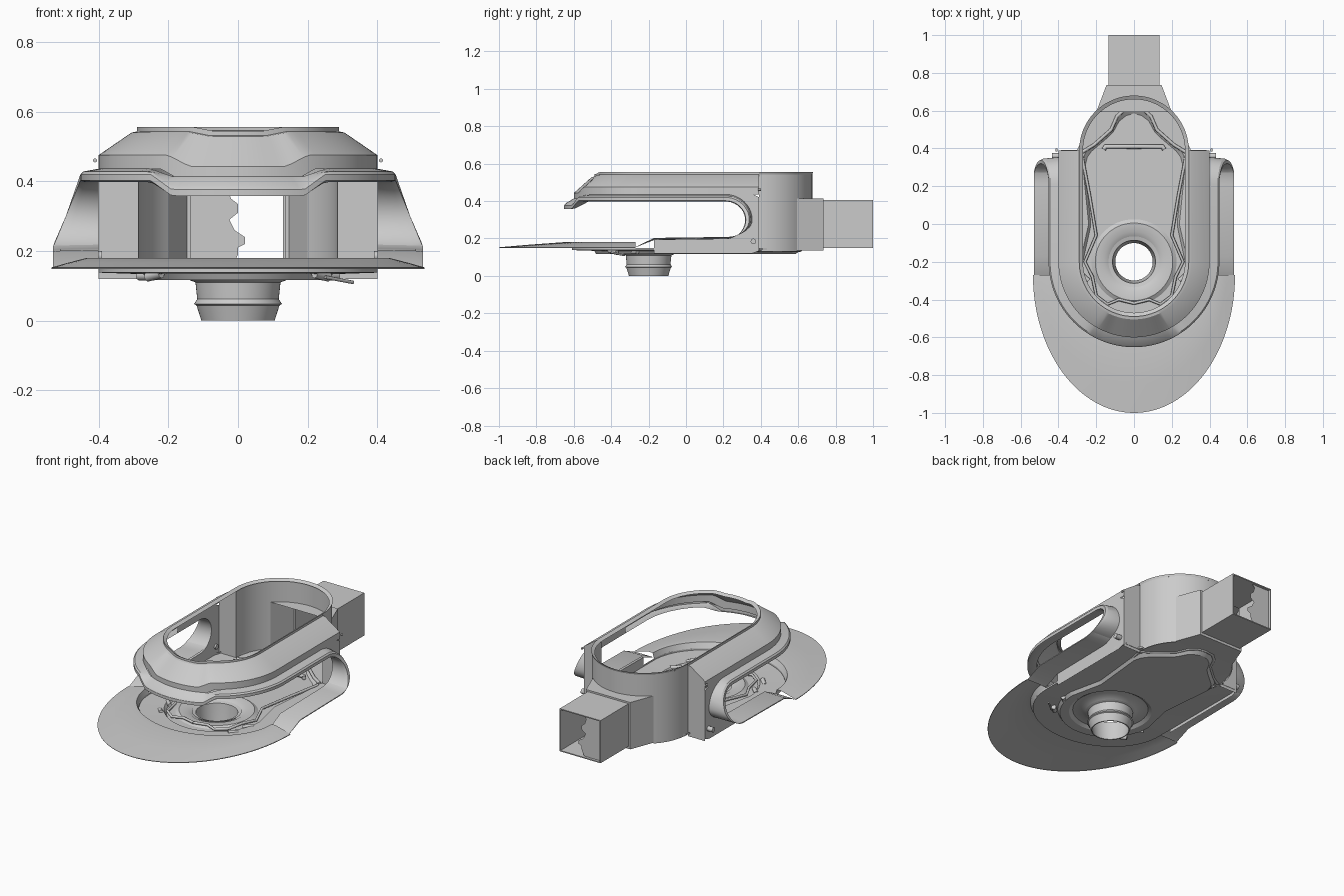
import bpy, bmesh, math
from math import sin, cos, pi, sqrt
from mathutils import Vector

if "Cube" in bpy.data.objects:
    bpy.data.objects.remove(bpy.data.objects["Cube"])


def finish(name, bm, mirror=False):
    bmesh.ops.remove_doubles(bm, verts=bm.verts, dist=1e-5)
    bmesh.ops.recalc_face_normals(bm, faces=bm.faces)
    me = bpy.data.meshes.new(name)
    bm.to_mesh(me)
    bm.free()
    ob = bpy.data.objects.new(name, me)
    bpy.context.collection.objects.link(ob)
    if mirror:
        m = ob.modifiers.new("mirror", 'MIRROR')
        m.merge_threshold = 0.0005
    bpy.ops.object.select_all(action='DESELECT')
    ob.select_set(True)
    bpy.context.view_layer.objects.active = ob
    bpy.ops.object.shade_smooth_by_angle(angle=math.radians(28))
    return ob


def grid(name, rows, mirror=False, closed=False):
    """Skin between rows of equal point count."""
    bm = bmesh.new()
    vs = [[bm.verts.new(p) for p in r] for r in rows]
    n = len(rows[0])
    for a, b in zip(vs, vs[1:]):
        for i in range(n if closed else n - 1):
            j = (i + 1) % n
            bm.faces.new((a[i], a[j], b[j], b[i]))
    return finish(name, bm, mirror)


def poly(name, pts, mirror=False):
    bm = bmesh.new()
    bm.faces.new([bm.verts.new(p) for p in pts])
    return finish(name, bm, mirror)


def wire(name, pts, r, mirror=False):
    cu = bpy.data.curves.new(name, 'CURVE')
    cu.dimensions = '3D'
    cu.bevel_depth = r
    cu.bevel_resolution = 2
    cu.use_fill_caps = True
    sp = cu.splines.new('POLY')
    sp.points.add(len(pts) - 1)
    for q, p in zip(sp.points, pts):
        q.co = (*p, 1)
    ob = bpy.data.objects.new(name, cu)
    bpy.context.collection.objects.link(ob)
    if mirror:
        ob.modifiers.new("mirror", 'MIRROR')
    return ob


def arc(rx, ry, cy, n=32):
    """Half front arc, from centre front round to the +x side."""
    return [(rx * sin(pi / 2 * i / n), cy - ry * cos(pi / 2 * i / n)) for i in range(n + 1)]


def dip(x, k, d):
    return d * min(1, max(0, (k - abs(x)) / 0.06))


# upper hood: stepped U profile, dropping at the centre front
profile = [(.270, .545, .13, .012), (.290, .556, .13, .012), (.290, .543, .14, .012), (.305, .540, .14, .012),
           (.400, .475, .20, .032), (.400, .435, .22, .035)]
grid("upper_hood", [[(x, y, z - dip(x, k, d)) for x, y in arc(r, r, -.2) + [(r, .39)]]
                    for r, z, k, d in profile], True)

# rolled rim continuing round the rear half of the opening
grid("rear_top_rim", [[(r * sin(pi / 2 * i / 24), .39 + r * cos(pi / 2 * i / 24), z) for i in range(25)]
                      for r, z in ((.270, .545), (.290, .556), (.285, .543))], True)


# visor lip that runs back and turns down into the flared side-window frame
def lip_row(flare, off):
    row = []
    for x, y in arc(1, 1, 0):
        r = .40 + .052 * flare
        d = dip(r * x, .25, .022 + .022 * flare)
        row.append((r * x, -.2 + r * y, .402 + off - d))
    side = [(.0, .402, 0, 1)]
    side += [(.21 + .11 * cos(t), .30 + .102 * sin(t), cos(t), sin(t))
             for t in [pi / 2 - pi * i / 20 for i in range(21)]]
    side += [(-.17, .193, 0, -1), (-.27, .153, 0, -.2)]
    for y, z, ny, nz in side:
        out = .052 + .078 * min(1, max(0, (.402 - z) / .19))
        row.append((.40 + out * flare, y + ny * off, z + nz * off * (1 if nz > 0 else -.3)))
    return row


grid("visor_and_window_frame", [lip_row(0, .034), lip_row(.85, .026), lip_row(1, .018),
                                lip_row(1, 0), lip_row(.75, -.004), lip_row(0, 0)], True)

# side walls behind and under the window
path = [(y, z) for x, y, z in lip_row(0, 0)[33:-1]]
inner, outer = [], []
for y, z in path:
    inner.append((.40, y, z))
    if y > .215:
        t = math.atan2(z - .3, y - .21)
        s = min(.18 / max(cos(t), 1e-6), (.137 if t > 0 else .18) / max(abs(sin(t)), 1e-6))
        outer.append((.40, .21 + s * cos(t), .3 + s * sin(t)))
    else:
        outer.append((.40, y, .437 if z > .3 else .12))
grid("side_wall", [inner, outer], True)

# flat rear shoulders
poly("rear_shoulder", [(.285, .39, .12), (.40, .39, .12), (.40, .39, .475), (.305, .39, .54), (.285, .39, .543)], True)

# round rear wall with an opening for the duct
R, a0 = .285, math.asin(.2 / .285)


def rear_pts(t0, t1, z, n=16):
    return [(R * sin(t0 + (t1 - t0) * i / n), .39 + R * cos(t0 + (t1 - t0) * i / n), z) for i in range(n + 1)]


grid("rear_wall_side", [rear_pts(a0, pi / 2, z) for z in (.13, .543)], True)
grid("rear_wall_top", [rear_pts(0, a0, z) for z in (.415, .543)], True)


# tapered duct and square outlet
def rect(w, y, z0, z1):
    return [(-w, y, z0), (w, y, z0), (w, y, z1), (-w, y, z1)]


grid("rear_duct", [rect(.2, .593, .135, .415), rect(.146, .735, .135, .415), rect(.135, .735, .15, .405),
                   rect(.135, 1.0, .15, .405), rect(.129, 1.0, .156, .399), rect(.129, .735, .156, .399)], closed=True)

# jagged flap half closing the outlet
jag = [(-.02, .15), (0, .19), (0, .21), (.02, .22), (.02, .24), (-.01, .26), (-.025, .29),
       (0, .31), (0, .335), (-.02, .35), (-.03, .38), (-.01, .405)]
poly("outlet_flap", [(-.135, .985, .15)] + [(x, .985, z) for x, z in jag] + [(-.135, .985, .405)])

# wide front brim
brim = [(.535, .727, .149), (.535, .73, .153), (.49, .58, .166), (.435, .39, .180), (.41, .36, .178), (.40, .34, .148)]
grid("front_brim", [[(x, y, z) for x, y in arc(rx, ry, -.27)] for rx, ry, z in brim], True)


# floor pan, sampled by angle about the nozzle
def polar(half, z, n=120):
    c = Vector((0, -.2))
    pts = [Vector(p) for p in half] + [Vector((-x, y)) for x, y in reversed(half)]
    res = []
    for i in range(n):
        d = Vector((sin(2 * pi * i / n + .001), -cos(2 * pi * i / n + .001)))
        best = .3
        for p, q in zip(pts, pts[1:] + pts[:1]):
            e = q - p
            den = d.x * e.y - d.y * e.x
            if abs(den) > 1e-9:
                w = p - c
                s = (w.x * e.y - w.y * e.x) / den
                u = (w.x * d.y - w.y * d.x) / den
                if s > 0 and -1e-6 <= u <= 1 + 1e-6:
                    best = s
        res.append((c.x + d.x * best, c.y + d.y * best, z))
    return res


def circle(r, z):
    return polar([(r * sin(pi * i / 60), -.2 - r * cos(pi * i / 60)) for i in range(61)], z)


pan = arc(.40, .34, -.27) + [(.40, .392), (.285, .392)] + [(x, y) for x, y, z in reversed(rear_pts(0, pi / 2, 0))]
step = arc(.285, .29, -.2, 16) + [(.24, .0), (.275, .35), (.24, .40), (.12, .50), (.07, .59), (0, .61)]
step2 = [(x * .95, -.2 + (y + .2) * .97) for x, y in step]
grid("floor_pan", [polar(pan, .148), polar(pan, .138), polar(step, .134), polar(step2, .117),
                   circle(.225, .117), circle(.205, .130), circle(.16, .128), circle(.135, .115)], closed=True)

# stepped nozzle under the floor
noz = [(.135, .115), (.122, .11), (.117, .062), (.126, .048), (.119, .044), (.105, 0), (.099, 0), (.108, .06), (.114, .115), (.135, .120)]
grid("nozzle", [circle(r, z) for r, z in noz], closed=True)

# raised ribs on the floor
key = [(0, -.42), (.08, -.40), (.14, -.425), (.2, -.38), (.22, -.28), (.26, -.2), (.2, -.06), (.235, .15), (.275, .36)]
wire("floor_rib", [(x, y, .136) for x, y in key], .008, True)
wire("rear_rib", [(x, y, .138) for x, y in ((.275, .38), (.21, .42), (.12, .50), (.09, .57), (.05, .605), (0, .612))], .009, True)
wire("cross_rib", [(0, .41, .134), (.15, .41, .134), (.16, .395, .134)], .012, True)

# hinge pins and underside catches
wire("hinge_pin", [(.39, .36, .185), (.435, .36, .185)], .015, True)
wire("hinge_tip", [(.41, .385, .46), (.41, .40, .46)], .006, True)
wire("catch", [(.22, -.41, .135), (.26, -.37, .125)], .013, True)
wire("catch_lug", [(.24, -.30, .128), (.285, -.26, .128)], .012, True)
wire("catch_lever", [(.25, -.40, .125), (.33, -.33, .110)], .005)
